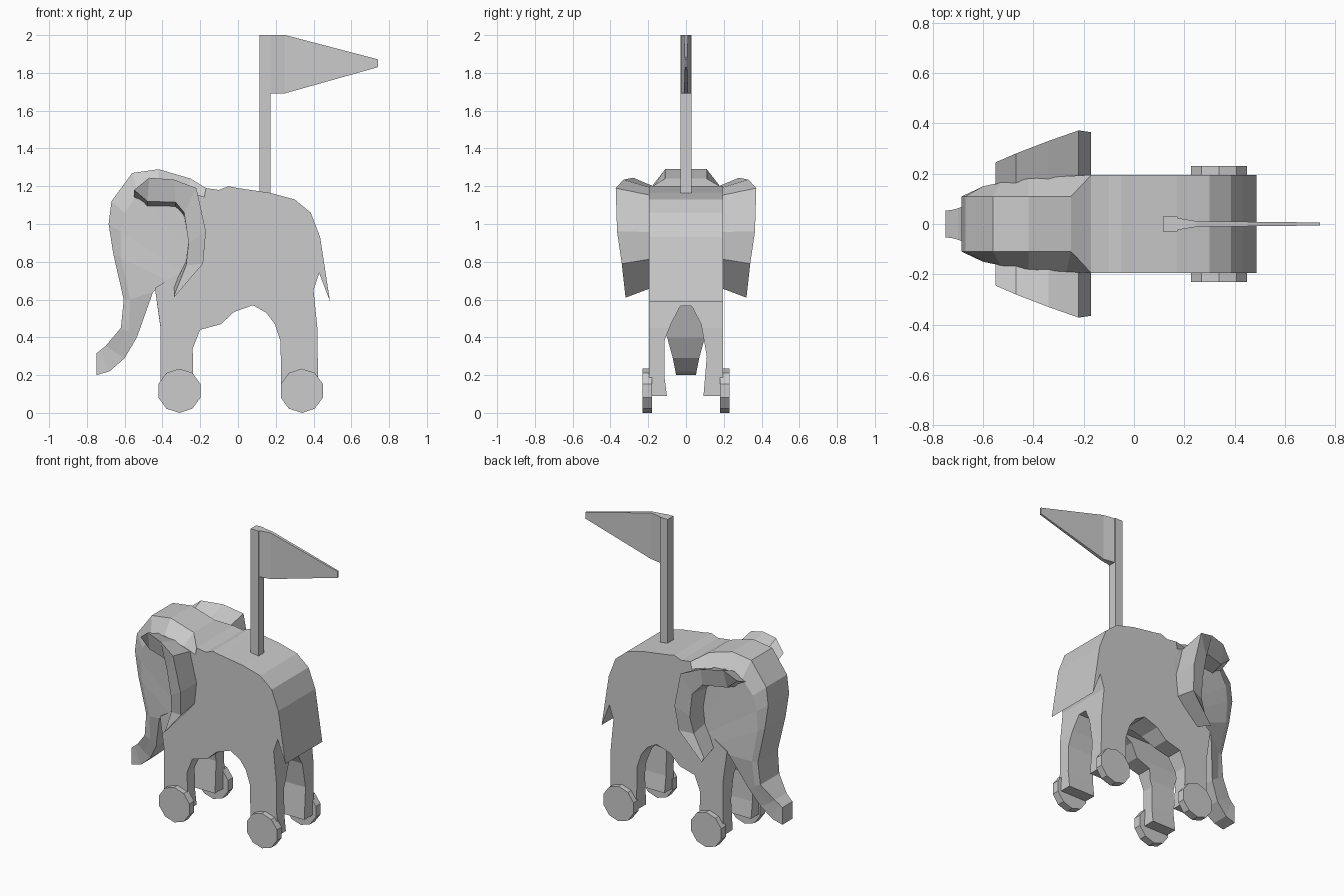
import bpy, bmesh, math
from mathutils import Vector

if "Cube" in bpy.data.objects:
    bpy.data.objects.remove(bpy.data.objects["Cube"])


def make(name, verts, faces):
    me = bpy.data.meshes.new(name)
    me.from_pydata(verts, [], faces)
    bm = bmesh.new()
    bm.from_mesh(me)
    bmesh.ops.recalc_face_normals(bm, faces=bm.faces)
    bm.to_mesh(me)
    bm.free()
    ob = bpy.data.objects.new(name, me)
    bpy.context.collection.objects.link(ob)
    return ob


def loft(name, rings):
    """Skin a list of equal-length closed rings and cap both ends."""
    n = len(rings[0])
    verts = [v for r in rings for v in r]
    faces = [tuple(range(n)), tuple(range(len(verts) - n, len(verts)))]
    for i in range(len(rings) - 1):
        for j in range(n):
            k = (j + 1) % n
            faces.append((i * n + j, i * n + k, (i + 1) * n + k, (i + 1) * n + j))
    return make(name, verts, faces)


# Torso, legs and tail flap: one side profile extruded across y
side = [(-.17, 1.19), (-.10, 1.18), (-.05, 1.2), (.0, 1.19), (.17, 1.165),
        (.30, 1.13), (.385, 1.06), (.435, .93), (.487, .59), (.43, .74),
        (.40, .65), (.42, .45), (.425, .09), (.23, .09), (.225, .38),
        (.195, .47), (.15, .53), (.08, .57), (-.02, .535), (-.09, .47),
        (-.20, .44), (-.24, .34), (-.235, .09), (-.41, .09), (-.41, .45),
        (-.44, .66), (-.30, .75), (-.22, .90)]
torso = loft("torso_and_legs", [[(x, y, z) for x, z in side] for y in (-.195, .195)])

# Arch cut lengthwise to separate left and right legs
arch = [(-.09, 0), (-.115, .2), (-.115, .38), (-.08, .47), (-.03, .565),
        (.03, .565), (.08, .47), (.11, .3), (.085, 0)]
cutter = loft("leg_gap_cutter", [[(x, y, z) for y, z in arch] for x in (-.6, .7)])
cutter.hide_render = True
mod = torso.modifiers.new("leg_gap", 'BOOLEAN')
mod.operation, mod.solver, mod.object = 'DIFFERENCE', 'EXACT', cutter
bpy.context.view_layer.objects.active = torso
bpy.ops.object.modifier_apply(modifier=mod.name)
bpy.data.objects.remove(cutter)

# Head and trunk: stations of (x, z, half width) at ridge, cheek and inner edge
stations = [
    ((-.17, 1.19, .195), (-.17, 1.14, .195), (-.16, 1.0, .195)),
    ((-.25, 1.24, .11), (-.27, 1.17, .19), (-.19, .95, .195)),
    ((-.42, 1.29, .11), (-.42, 1.20, .18), (-.215, .9, .195)),
    ((-.56, 1.27, .11), (-.53, 1.16, .165), (-.24, .85, .195)),
    ((-.67, 1.12, .11), (-.60, 1.06, .15), (-.27, .8, .195)),
    ((-.685, 1.0, .11), (-.62, .96, .14), (-.30, .75, .195)),
    ((-.66, .84, .11), (-.62, .82, .13), (-.37, .70, .195)),
    ((-.605, .60, .105), (-.57, .6, .12), (-.45, .64, .19)),
    ((-.62, .45, .10), (-.58, .43, .10), (-.535, .40, .10)),
    ((-.70, .355, .062), (-.65, .32, .066), (-.60, .29, .07)),
    ((-.75, .315, .053), (-.75, .26, .053), (-.75, .2, .053)),
]
# extra bend under the trunk tip
stations.insert(10, ((-.725, .335, .056), (-.705, .28, .056), (-.68, .22, .056)))
loft("head_and_trunk", [
    [(x, w, z) for x, z, w in s] + [(x, -w, z) for x, z, w in reversed(s)]
    for s in stations])

# Ears: curved flaps, each station (outer x, z, inner x, z, reach in y)
ear = [(-.55, 1.18, -.53, 1.165, .245), (-.47, 1.245, -.48, 1.12, .28),
       (-.34, 1.235, -.33, 1.115, .33), (-.22, 1.19, -.285, 1.06, .372),
       (-.17, .96, -.262, .90, .365), (-.185, .79, -.275, .78, .34),
       (-.34, .61, -.335, .63, .32)]
for tag, s in (("left", -1), ("right", 1)):
    rings = []
    for xo, zo, xi, zi, y in ear:
        ins = lambda z: z + (.95 - z) * .2
        rings.append([(xo, s * y, zo), (xi, s * (y - .03), zi),
                      (xi, s * .14, ins(zi)), (xo, s * .14, ins(zo))])
    loft(tag + "_ear", rings)

# Wheels
for tag, x in (("front", -.31), ("rear", .338)):
    for lr, s in (("left", -1), ("right", 1)):
        ring = [(x + .117 * math.sin(i * math.tau / 10),
                 .117 + .117 * math.cos(i * math.tau / 10)) for i in range(10)]
        loft(f"{tag}_{lr}_wheel", [[(a, s * y, b) for a, b in ring] for y in (.18, .23)])


# Flag pole and tapered pennant: stations of (x, low z, high z, half thickness)
def slab(name, rows):
    loft(name, [[(x, -t, a), (x, t, a), (x, t, b), (x, -t, b)] for x, a, b, t in rows])


slab("flag_pole", [(.115, 1.13, 2, .03), (.173, 1.13, 2, .03)])
slab("flag", [(.172, 1.692, 2, .024), (.25, 1.692, 2, .011), (.74, 1.83, 1.872, .006)])
